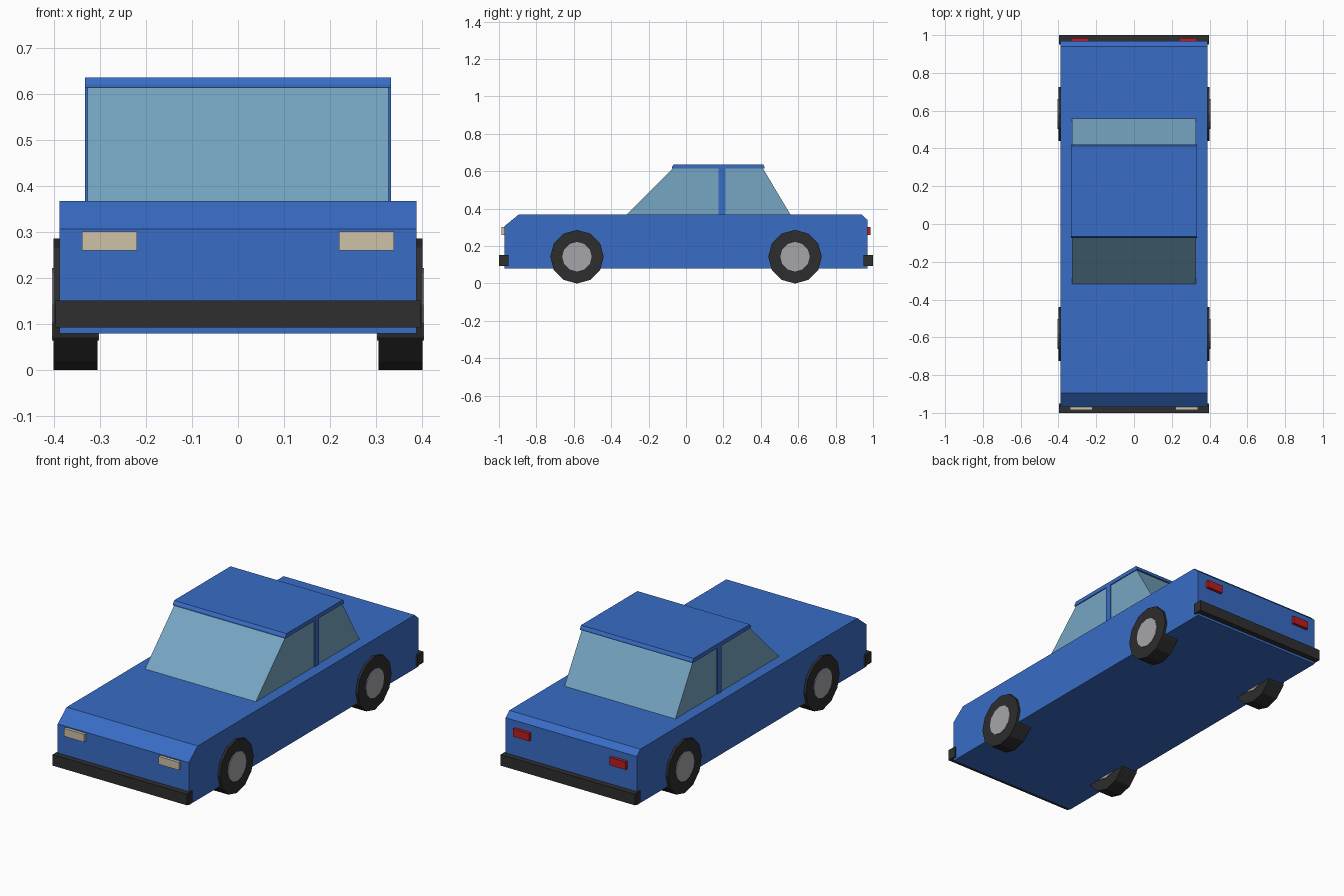
import bpy, bmesh, math
from mathutils import Matrix

if "Cube" in bpy.data.objects:
    bpy.data.objects.remove(bpy.data.objects["Cube"])


def material(name, color):
    m = bpy.data.materials.new(name)
    m.diffuse_color = (*color, 1)
    m.use_nodes = True
    m.node_tree.nodes["Principled BSDF"].inputs["Base Color"].default_value = m.diffuse_color
    return m


BLUE = material("body_blue", (0.04, 0.15, 0.56))
GLASS = material("window_glass", (0.18, 0.38, 0.54))
RUBBER = material("tyre_black", (0.026, 0.026, 0.026))
TRIM = material("bumper_black", (0.028, 0.028, 0.028))
METAL = material("hub_grey", (0.38, 0.38, 0.41))
LAMP = material("headlight_cream", (0.62, 0.54, 0.39))
RED = material("taillight_red", (0.5, 0.012, 0.015))


def finish(name, bm, mat):
    bmesh.ops.recalc_face_normals(bm, faces=bm.faces)
    mesh = bpy.data.meshes.new(name)
    bm.to_mesh(mesh)
    bm.free()
    mesh.materials.append(mat)
    obj = bpy.data.objects.new(name, mesh)
    bpy.context.collection.objects.link(obj)
    return obj


def extrude_profile(name, points, half_width, mat):
    """Side profile of (y, z) points swept across x."""
    bm = bmesh.new()
    left = [bm.verts.new((-half_width, y, z)) for y, z in points]
    right = [bm.verts.new((half_width, y, z)) for y, z in points]
    bm.faces.new(left)
    bm.faces.new(right)
    n = len(points)
    for i in range(n):
        j = (i + 1) % n
        bm.faces.new((left[i], left[j], right[j], right[i]))
    return finish(name, bm, mat)


def box(name, x, y, z, mat):
    """Box from (min, max) ranges."""
    bm = bmesh.new()
    bmesh.ops.create_cube(bm, size=1)
    for v in bm.verts:
        v.co = [r[0] if c < 0 else r[1] for c, r in zip(v.co, (x, y, z))]
    return finish(name, bm, mat)


def axle_cylinder(name, radius, x0, x1, y, z, mat):
    """Twelve-sided cylinder lying along x."""
    bm = bmesh.new()
    place = Matrix.Translation(((x0 + x1) / 2, y, z)) @ Matrix.Rotation(math.pi / 2, 4, 'Y')
    bmesh.ops.create_cone(bm, cap_ends=True, segments=12, radius1=radius,
                          radius2=radius, depth=abs(x1 - x0), matrix=place)
    return finish(name, bm, mat)


# Body shell with sloped nose and tail edges
extrude_profile("body", [(-0.97, 0.08), (-0.97, 0.307), (-0.895, 0.368),
                         (0.94, 0.368), (0.97, 0.34), (0.97, 0.08)], 0.388, BLUE)

# Glass cabin and roof
extrude_profile("cabin_glass", [(-0.32, 0.366), (-0.068, 0.617),
                                (0.41, 0.617), (0.56, 0.366)], 0.328, GLASS)
extrude_profile("roof", [(-0.075, 0.615), (-0.075, 0.622), (-0.065, 0.637),
                         (0.412, 0.637), (0.42, 0.622), (0.42, 0.615)], 0.333, BLUE)

# Bumpers
for end, s in (("front", -1), ("rear", 1)):
    box(end + "_bumper", (-0.397, 0.397), sorted((s * 0.95, s * 1.0)), (0.093, 0.152), TRIM)

for side, s in (("left", -1), ("right", 1)):
    # Door pillars
    box(side + "_pillar", sorted((s * 0.32, s * 0.333)), (0.175, 0.21), (0.366, 0.617), BLUE)
    # Lamps
    box(side + "_headlight", sorted((s * 0.22, s * 0.34)), (-0.986, -0.96), (0.26, 0.302), LAMP)
    box(side + "_taillight", sorted((s * 0.238, s * 0.333)), (0.96, 0.986), (0.26, 0.302), RED)
    # Wheels
    for end, y in (("front", -0.583), ("rear", 0.583)):
        axle_cylinder(f"{end}_{side}_tyre", 0.143, s * 0.306, s * 0.401, y, 0.143, RUBBER)
        axle_cylinder(f"{end}_{side}_hub", 0.079, s * 0.302, s * 0.405, y, 0.143, METAL)
